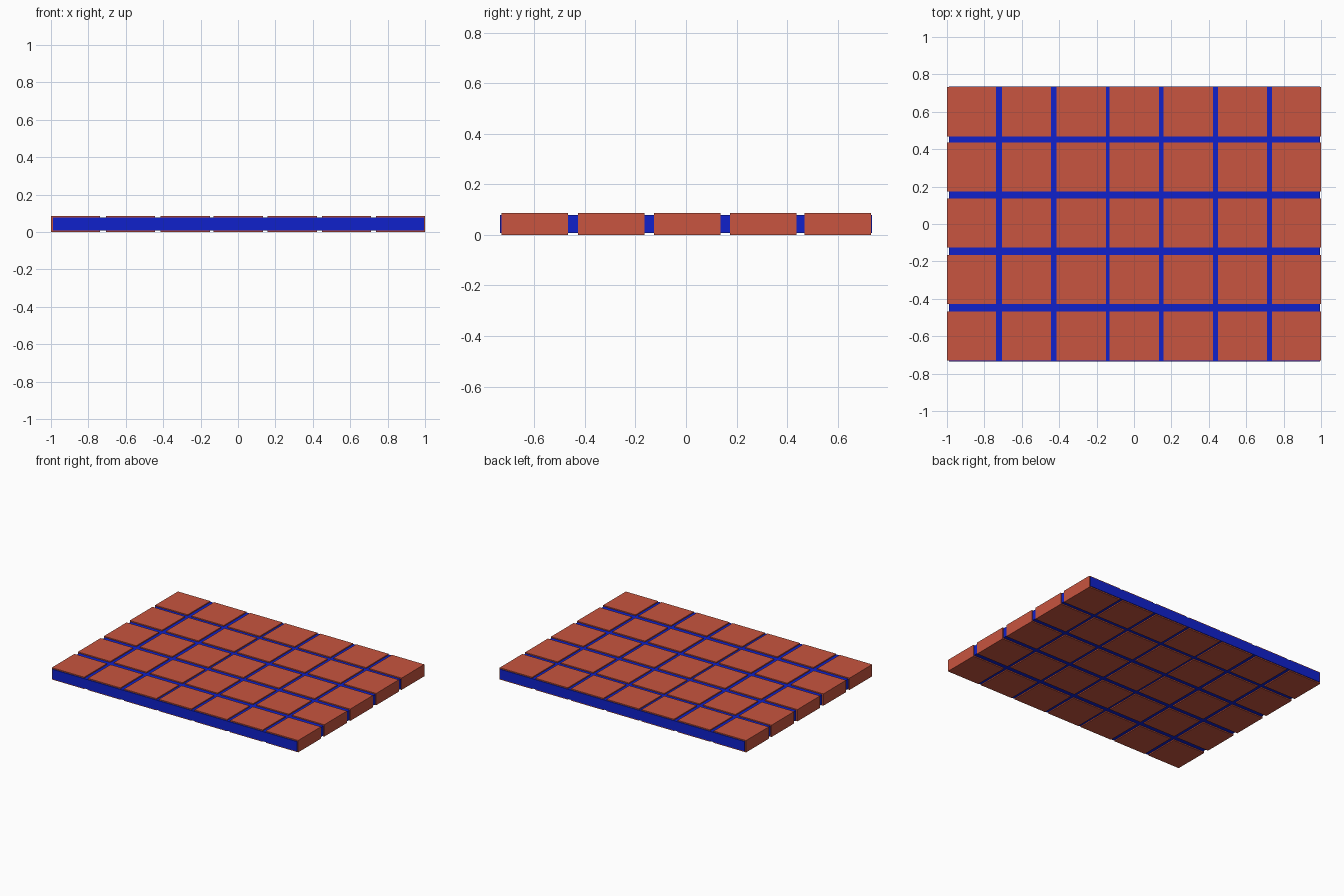
import bpy

if "Cube" in bpy.data.objects:
    bpy.data.objects.remove(bpy.data.objects["Cube"])


def material(name, color):
    m = bpy.data.materials.new(name)
    m.diffuse_color = color
    m.use_nodes = True
    m.node_tree.nodes["Principled BSDF"].inputs["Base Color"].default_value = m.diffuse_color
    return m


def box(name, lo, hi, mat):
    bpy.ops.mesh.primitive_cube_add(size=1, location=[(a + b) / 2 for a, b in zip(lo, hi)])
    o = bpy.context.object
    o.name = name
    o.scale = [b - a for a, b in zip(lo, hi)]
    bpy.ops.object.transform_apply(location=False, rotation=False, scale=True)
    o.data.materials.append(mat)
    return o


clay = material("clay", (0.58, 0.09, 0.05, 1))
blue = material("blue", (0.005, 0.015, 0.6, 1))

TILE = 0.263
HEIGHT = 0.087
X_STARTS = (-1.0, -0.707, -0.414, -0.130, 0.159, 0.448, 0.737)
Y_CENTRES = (-0.599, -0.296, 0.005, 0.305, 0.600)

# Mortar slab, slightly thinner than the tiles and flush past them front and back
box("mortar_slab", (-0.99, -0.736, 0.008), (0.995, 0.736, 0.079), blue)

# Grid of tiles passing through the slab
for r, y in enumerate(Y_CENTRES):
    for c, x in enumerate(X_STARTS):
        box(f"tile_{r + 1}_{c + 1}", (x, y - TILE / 2, 0), (x + TILE, y + TILE / 2, HEIGHT), clay)
